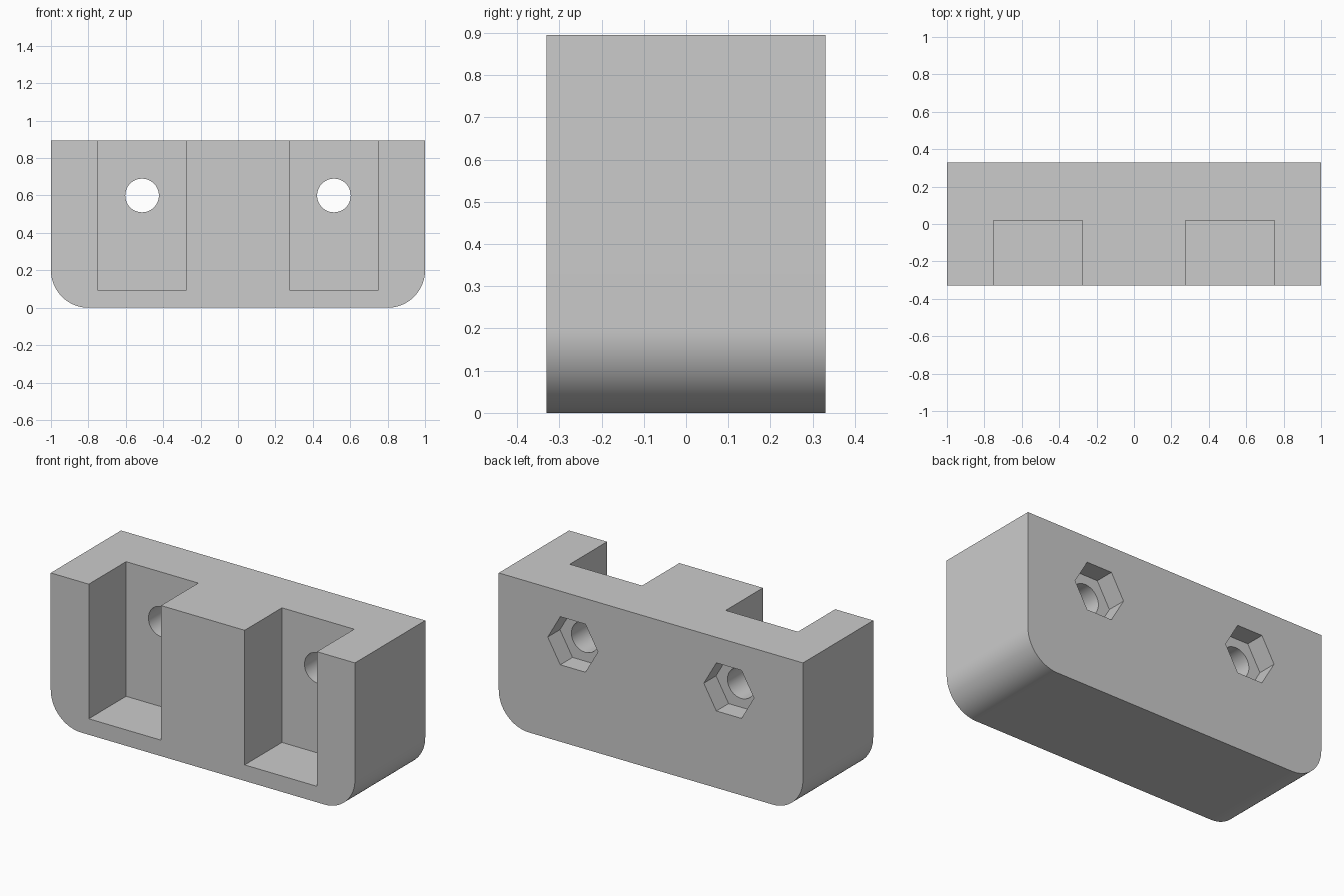
import bpy
import bmesh
from math import pi, cos, sin

cube = bpy.data.objects.get("Cube")
if cube:
    bpy.data.objects.remove(cube, do_unlink=True)

WIDTH, DEPTH, HEIGHT = 2.0, 0.66, 0.895
CORNER = 0.2
BACK = DEPTH / 2
HOLE_X, HOLE_Z = 0.513, 0.6

grey = bpy.data.materials.new("plain_grey")
grey.use_nodes = True
colour = (0.6, 0.6, 0.6, 1)
grey.diffuse_color = colour
grey.node_tree.nodes["Principled BSDF"].inputs["Base Color"].default_value = colour


def arc(cx, cz, radius, start, end, steps):
    """Points on an arc in the x-z plane."""
    angles = [start + (end - start) * i / steps for i in range(steps + 1)]
    return [(cx + radius * cos(a), cz + radius * sin(a)) for a in angles]


def prism(name, outline, y0, y1):
    """Extrude an x-z outline along y."""
    bm = bmesh.new()
    face = bm.faces.new([bm.verts.new((x, y0, z)) for x, z in outline])
    new = bmesh.ops.extrude_face_region(bm, geom=[face])["geom"]
    verts = [v for v in new if isinstance(v, bmesh.types.BMVert)]
    bmesh.ops.translate(bm, verts=verts, vec=(0, y1 - y0, 0))
    bmesh.ops.recalc_face_normals(bm, faces=bm.faces)
    mesh = bpy.data.meshes.new(name)
    bm.to_mesh(mesh)
    bm.free()
    mesh.materials.append(grey)
    obj = bpy.data.objects.new(name, mesh)
    bpy.context.collection.objects.link(obj)
    return obj


# Block with two rounded lower corners
half = WIDTH / 2
inner = half - CORNER
outline = [(half, HEIGHT), (-half, HEIGHT)]
outline += arc(-inner, CORNER, CORNER, pi, 1.5 * pi, 24)
outline += arc(inner, CORNER, CORNER, 1.5 * pi, 2 * pi, 24)
block = prism("mounting_block", outline, -BACK, BACK)

# Front pockets, bolt holes and hexagonal nut recesses on both sides
cutters = []
for side, sign in (("left", 1), ("right", -1)):
    x0, x1, floor, top = sign * 0.275, sign * 0.75, 0.095, HEIGHT + 0.1
    pocket = [(x0, floor), (x1, floor), (x1, top), (x0, top)]
    hole = arc(sign * HOLE_X, HOLE_Z, 0.09, 0, 2 * pi, 48)[:-1]
    nut = arc(sign * HOLE_X, HOLE_Z, 0.165, 0, 2 * pi, 6)[:-1]
    cutters += [
        prism(side + "_pocket_cutter", pocket, -BACK - 0.1, 0.02),
        prism(side + "_bolt_hole_cutter", hole, -0.1, BACK + 0.1),
        prism(side + "_nut_recess_cutter", nut, BACK - 0.115, BACK + 0.1),
    ]

bpy.ops.object.select_all(action="DESELECT")
block.select_set(True)
bpy.context.view_layer.objects.active = block
for cutter in cutters:
    mod = block.modifiers.new(cutter.name, "BOOLEAN")
    mod.operation = "DIFFERENCE"
    mod.solver = "EXACT"
    mod.object = cutter
    bpy.ops.object.modifier_apply(modifier=mod.name)
    bpy.data.objects.remove(cutter, do_unlink=True)

# Smooth curves with crisp edges
bpy.ops.object.shade_smooth_by_angle(angle=pi / 6)
